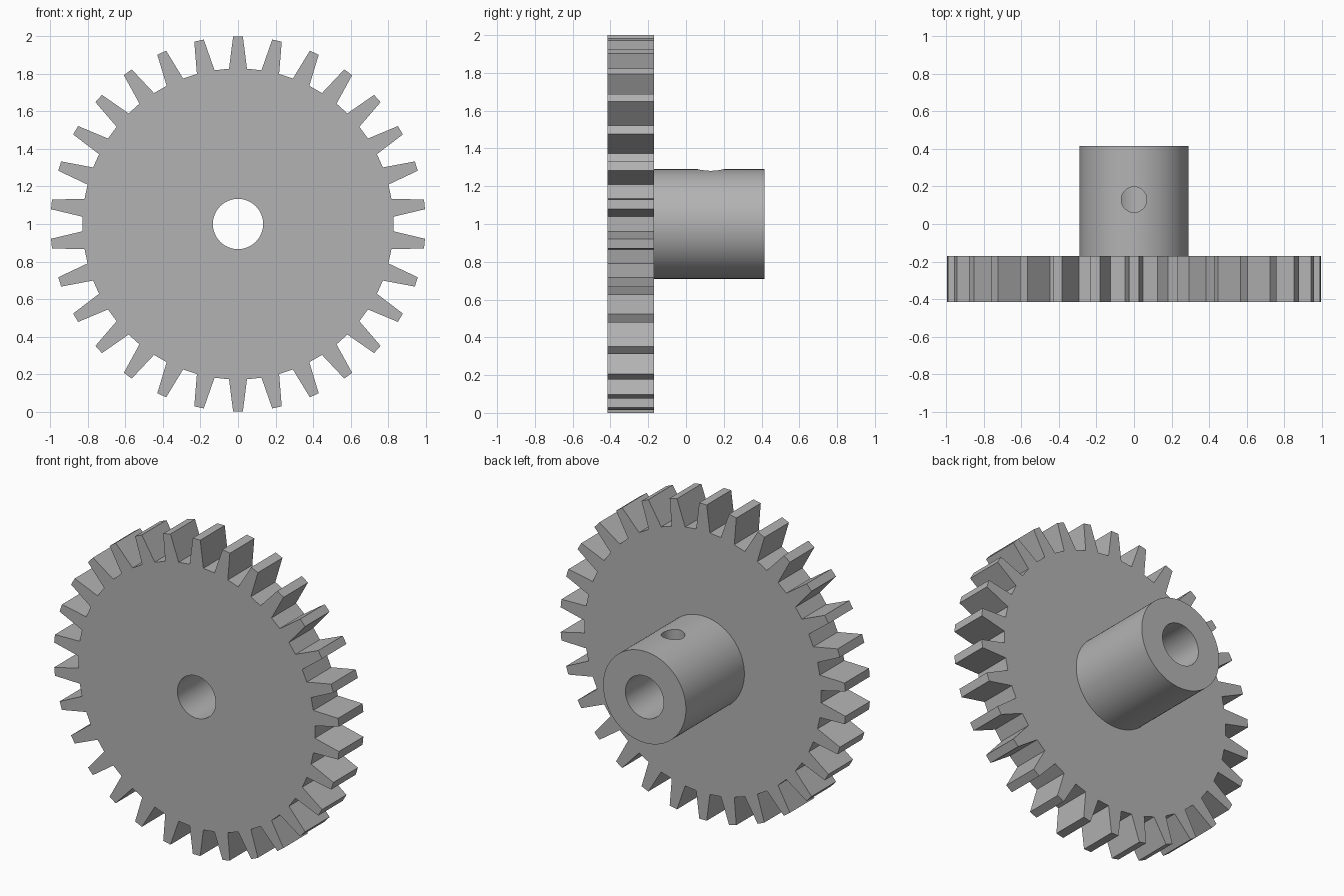
import bpy, bmesh
from math import pi, sin, cos, radians
from mathutils import Matrix, Vector

if "Cube" in bpy.data.objects:
    bpy.data.objects.remove(bpy.data.objects["Cube"])

TEETH = 30
ROOT_R, TIP_R = 0.828, 1.0
ROOT_HALF, TIP_HALF = 0.048, 0.026
FRONT, MIDDLE, BACK = -0.415, -0.17, 0.415
HUB_R, BORE_R, SCREW_R = 0.29, 0.134, 0.068
AXIS_Z = 1.0

grey = bpy.data.materials.new("plain_grey")
grey.use_nodes = True
grey.diffuse_color = (0.45, 0.45, 0.45, 1)
grey.node_tree.nodes["Principled BSDF"].inputs["Base Color"].default_value = grey.diffuse_color


def extrude(name, outline, start, end, along_z=False):
    """Prism from an (x, z) outline, extruded along y, or along z from an (x, y) one."""
    bm = bmesh.new()
    verts = [bm.verts.new((a, b, start) if along_z else (a, start, b)) for a, b in outline]
    face = bm.faces.new(verts)
    moved = bmesh.ops.extrude_face_region(bm, geom=[face])["geom"]
    offset = Vector((0, 0, end - start) if along_z else (0, end - start, 0))
    bmesh.ops.translate(bm, vec=offset, verts=[v for v in moved if isinstance(v, bmesh.types.BMVert)])
    bmesh.ops.recalc_face_normals(bm, faces=bm.faces)
    mesh = bpy.data.meshes.new(name)
    bm.to_mesh(mesh)
    bm.free()
    obj = bpy.data.objects.new(name, mesh)
    bpy.context.collection.objects.link(obj)
    mesh.materials.append(grey)
    return obj


def circle(radius, centre, sides=96):
    steps = [2 * pi * i / sides for i in range(sides)]
    return [(radius * cos(a), centre + radius * sin(a)) for a in steps]


def activate(obj):
    bpy.ops.object.select_all(action="DESELECT")
    obj.select_set(True)
    bpy.context.view_layer.objects.active = obj


def cut(obj, cutter):
    mod = obj.modifiers.new("hole", "BOOLEAN")
    mod.operation, mod.solver, mod.object = "DIFFERENCE", "EXACT", cutter
    activate(obj)
    bpy.ops.object.modifier_apply(modifier=mod.name)


# Toothed outline: one straight-sided tooth repeated around the axis
tooth = [Vector((-ROOT_HALF, ROOT_R)), Vector((-TIP_HALF, TIP_R)),
         Vector((TIP_HALF, TIP_R)), Vector((ROOT_HALF, ROOT_R))]
outline = []
for i in range(TEETH):
    turn = Matrix.Rotation(-2 * pi * i / TEETH, 2)
    outline += [(p.x, p.y + AXIS_Z) for p in (turn @ t for t in tooth)]

# Gear wheel and rear hub
gear_wheel = extrude("gear_wheel", outline, FRONT, MIDDLE)
hub = extrude("hub", circle(HUB_R, AXIS_Z), MIDDLE, BACK)

# Shaft bore through both, set-screw hole through the top wall of the hub
bore = extrude("bore_cutter", circle(BORE_R, AXIS_Z), FRONT - 0.1, BACK + 0.1)
screw = extrude("screw_cutter", circle(SCREW_R, 0.13, 48), AXIS_Z, AXIS_Z + 0.5, True)
cut(gear_wheel, bore)
cut(hub, bore)
cut(hub, screw)
for cutter in (bore, screw):
    bpy.data.objects.remove(cutter)

# Smooth round walls, crisp edges
for part in (gear_wheel, hub):
    activate(part)
    bpy.ops.object.shade_smooth_by_angle(angle=radians(10))
